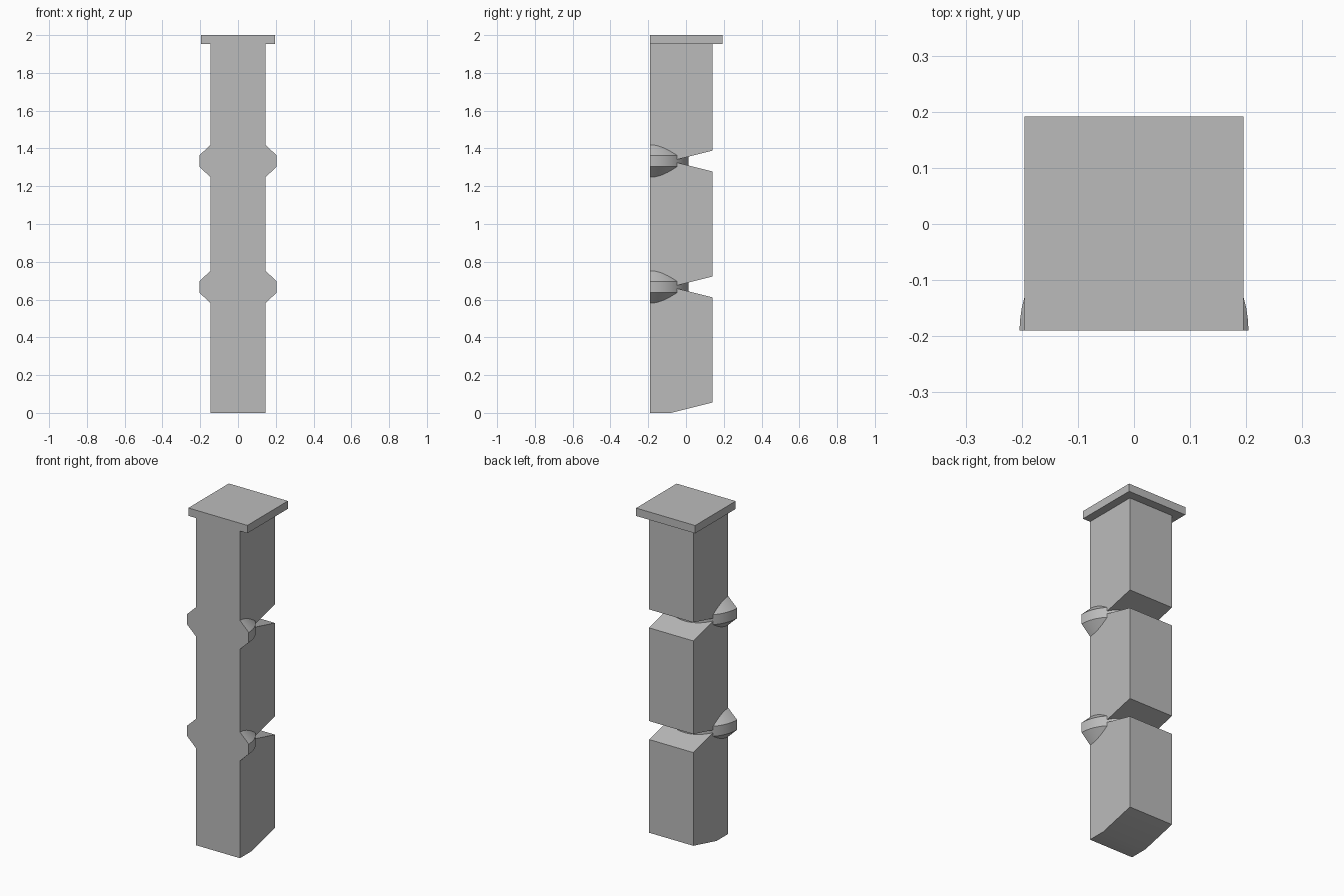
import bpy, bmesh
from math import pi
from mathutils import Vector

cube = bpy.data.objects.get("Cube")
if cube:
    bpy.data.objects.remove(cube, do_unlink=True)

grey = bpy.data.materials.new("plain grey")
grey.use_nodes = True
colour = (0.5, 0.5, 0.5, 1)
grey.diffuse_color = colour
grey.node_tree.nodes["Principled BSDF"].inputs["Base Color"].default_value = colour

FRONT, BACK = -0.19, 0.14
HALF_WIDTH = 0.146
CAP_BOTTOM, TOP = 1.953, 2.0
JOINTS = (2 / 3, 4 / 3)


def finish(name, bm):
    bmesh.ops.recalc_face_normals(bm, faces=bm.faces)
    mesh = bpy.data.meshes.new(name)
    bm.to_mesh(mesh)
    bm.free()
    mesh.materials.append(grey)
    obj = bpy.data.objects.new(name, mesh)
    bpy.context.collection.objects.link(obj)
    bpy.ops.object.select_all(action='DESELECT')
    obj.select_set(True)
    bpy.context.view_layer.objects.active = obj
    bpy.ops.object.shade_smooth_by_angle()
    return obj


def extrude_side(name, profile, half_width):
    """Extrude a (y, z) side profile across the width."""
    bm = bmesh.new()
    face = bm.faces.new([bm.verts.new((-half_width, y, z)) for y, z in profile])
    new = bmesh.ops.extrude_face_region(bm, geom=[face])["geom"]
    bmesh.ops.translate(bm, vec=(2 * half_width, 0, 0),
                        verts=[v for v in new if isinstance(v, bmesh.types.BMVert)])
    return finish(name, bm)


# Column: sloped foot and a V notch at the back of each joint
notch_y, rise = -0.08, 0.055
side = [(FRONT, 0), (notch_y, 0), (BACK, rise)]
for z in JOINTS:
    side += [(BACK, z - rise), (notch_y, z), (BACK, z + rise)]
side += [(BACK, CAP_BOTTOM), (FRONT, CAP_BOTTOM)]
extrude_side("column", side, HALF_WIDTH)

# Square cap, flush with the front
extrude_side("cap", [(FRONT, CAP_BOTTOM), (0.192, CAP_BOTTOM),
                     (0.192, TOP), (FRONT, TOP)], 0.195)


# Half-round double-cone collars at the joints
def collar(name, z):
    bm = bmesh.new()
    radius, rim, tip = 0.204, 0.03, 0.13
    points = [(0.1, -tip), (radius, -rim), (radius, rim), (0.1, tip)]
    verts = [bm.verts.new((r, FRONT, z + h)) for r, h in points]
    edges = [bm.edges.new(pair) for pair in zip(verts, verts[1:])]
    bmesh.ops.spin(bm, geom=verts + edges, cent=Vector((0, FRONT, z)),
                   axis=(0, 0, 1), angle=pi, steps=32)
    # close the flat front and the two ends
    for level in (z - tip, z + tip):
        ring = [e for e in bm.edges if e.is_boundary
                and all(abs(v.co.z - level) < 1e-4 for v in e.verts)]
        bmesh.ops.contextual_create(bm, geom=ring)
    bmesh.ops.holes_fill(bm, edges=[e for e in bm.edges if e.is_boundary], sides=0)
    return finish(name, bm)


for label, z in zip(("lower", "upper"), JOINTS):
    collar(label + "_collar", z)
